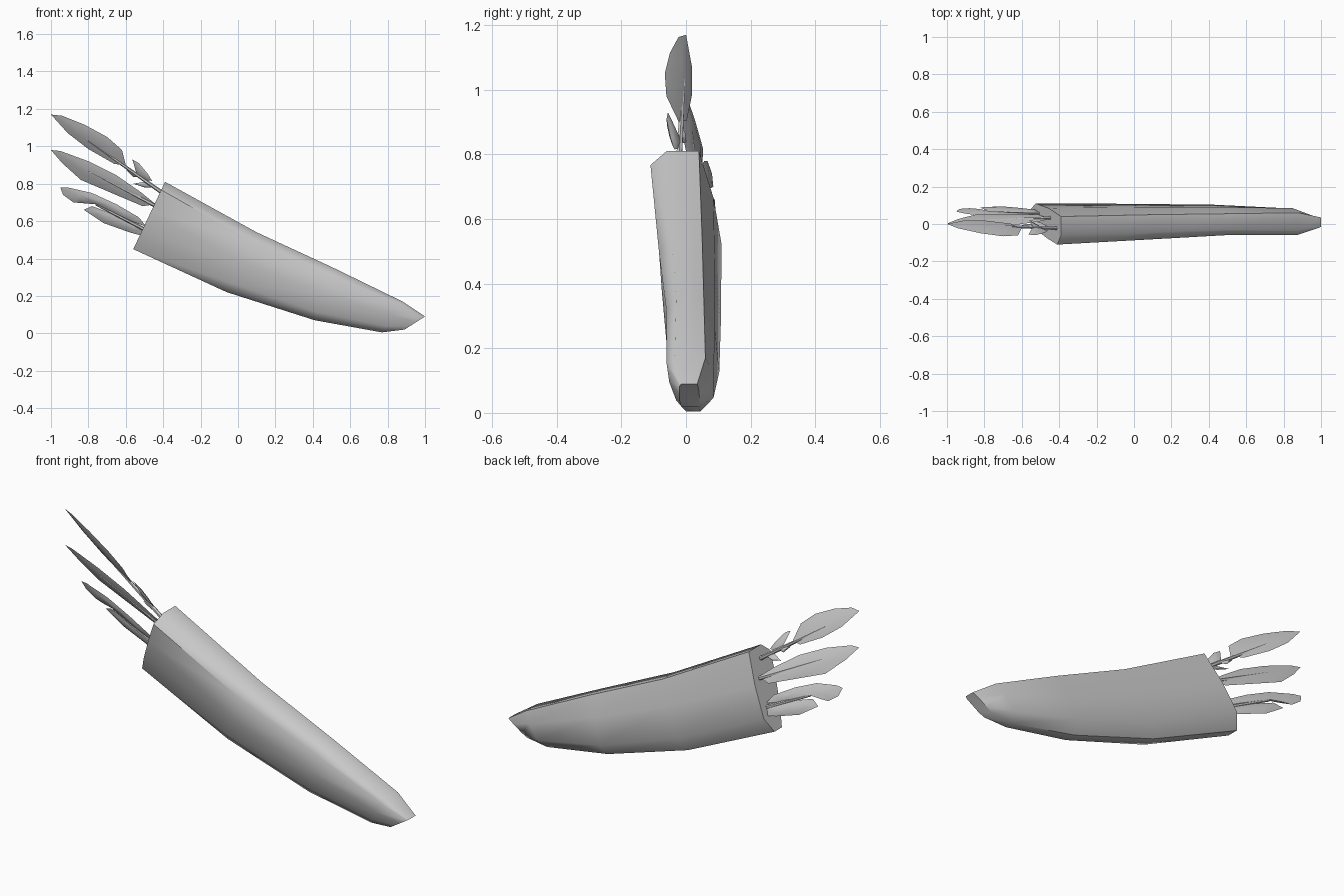
import bpy, bmesh, math
from mathutils import Vector

if "Cube" in bpy.data.objects:
    bpy.data.objects.remove(bpy.data.objects["Cube"])

grey = bpy.data.materials.new("plain grey")
grey.diffuse_color = (0.6, 0.6, 0.6, 1)
grey.use_nodes = True
grey.node_tree.nodes["Principled BSDF"].inputs["Base Color"].default_value = grey.diffuse_color


def finish(name, bm, angle):
    bmesh.ops.recalc_face_normals(bm, faces=bm.faces)
    mesh = bpy.data.meshes.new(name)
    bm.to_mesh(mesh)
    bm.free()
    mesh.materials.append(grey)
    ob = bpy.data.objects.new(name, mesh)
    bpy.context.collection.objects.link(ob)
    bpy.ops.object.select_all(action='DESELECT')
    ob.select_set(True)
    bpy.context.view_layer.objects.active = ob
    bpy.ops.object.shade_smooth_by_angle(angle=math.radians(angle))
    return ob


# Quiver body: sections given as bottom point, top point (x, z) and a ring of (height, y)
stations = [
    ((-.56, .45), (-.39, .81),
     [(0, .01), (.22, -.03), (.55, -.075), (.88, -.11), (1, -.06), (1, .04), (.6, .085), (.2, .11), (0, .07)]),
    ((-.06, .22), (.10, .54),
     [(0, .0), (.15, -.045), (.5, -.075), (.85, -.083), (1, -.045), (1, .05), (.65, .09), (.2, .108), (0, .07)]),
    ((.41, .07), (.50, .355),
     [(0, .0), (.15, -.04), (.5, -.06), (.85, -.06), (1, -.03), (1, .055), (.65, .09), (.2, .103), (0, .06)]),
    ((.77, .005), (.88, .17),
     [(0, .0), (.2, -.03), (.55, -.052), (.9, -.06), (1, -.035), (1, .06), (.7, .085), (.25, .085), (0, .045)]),
    ((.89, .02), (1.0, .09),
     [(0, -.015), (.25, -.02), (.55, -.02), (.9, -.02), (1, -.015), (1, .035), (.7, .04), (.25, .042), (0, .04)]),
]
bm = bmesh.new()
rings = []
for (bx, bz), (tx, tz), ring in stations:
    rings.append([bm.verts.new((bx + (tx - bx) * s, y, bz + (tz - bz) * s)) for s, y in ring])
for a, b in zip(rings, rings[1:]):
    for i in range(len(a)):
        j = (i + 1) % len(a)
        bm.faces.new((a[i], a[j], b[j], b[i]))
bm.faces.new(rings[0])
bm.faces.new(rings[-1])
finish("quiver_body", bm, 50)


def shaft(name, start, end, radius=.011):
    """Six-sided arrow shaft tapering to its outer end."""
    a, b = Vector(start), Vector(end)
    bm = bmesh.new()
    bmesh.ops.create_cone(bm, cap_ends=True, segments=6, radius1=radius,
                          radius2=radius * .6, depth=(b - a).length)
    bm.transform((b - a).to_track_quat('Z', 'Y').to_matrix().to_4x4())
    bmesh.ops.translate(bm, verts=bm.verts, vec=(a + b) / 2)
    finish(name, bm, 40)


def vane(name, outline, start, end, tilt):
    """Thin lens-shaped feather leaning back across the line of its shaft."""
    a, b = Vector(start), Vector(end)
    d = Vector((b.x - a.x, b.z - a.z)).normalized()
    bm = bmesh.new()
    pts = []
    for x, z in outline:
        u = (x - a.x) * d.x + (z - a.z) * d.y
        v = (x - a.x) * d.y - (z - a.z) * d.x
        t = u / Vector((b.x - a.x, b.z - a.z)).length
        pts.append(Vector((x, a.y + (b.y - a.y) * t - tilt * v, z)))
    centre = sum(pts, Vector()) / len(pts)
    rim = [bm.verts.new(p) for p in pts]
    for side in (-1, 1):
        inner = [bm.verts.new(centre + (p - centre) * .6 + Vector((0, side * .007, 0))) for p in pts]
        for i in range(len(rim)):
            j = (i + 1) % len(rim)
            bm.faces.new((rim[i], rim[j], inner[j], inner[i]))
        bm.faces.new(inner)
    finish(name, bm, 60)


# Three arrows: shaft ends, lean, and feather outlines (x, z)
arrows = [
    ("upper", (-.36, -.025, .72), (-.80, -.008, 1.03), .75, [
        [(-1, 1.17), (-.94, 1.163), (-.82, 1.115), (-.70, 1.05), (-.62, .98), (-.60, .90),
         (-.66, .905), (-.80, .985), (-.91, 1.07)],
        [(-.565, .93), (-.53, .91), (-.48, .85), (-.46, .815), (-.50, .82), (-.54, .845)],
        [(-.60, .875), (-.55, .86), (-.53, .835), (-.56, .835)],
        [(-.56, .80), (-.50, .81), (-.45, .78), (-.50, .78)]]),
    ("middle", (-.40, .035, .66), (-.80, .015, .87), .6, [
        [(-1, .98), (-.95, .975), (-.80, .92), (-.65, .845), (-.52, .755), (-.44, .69),
         (-.51, .68), (-.64, .735), (-.84, .82), (-.94, .91)]]),
    ("lower", (-.45, .055, .53), (-.76, .06, .69), .5, [
        [(-.95, .78), (-.91, .78), (-.78, .75), (-.65, .69), (-.53, .62), (-.49, .57),
         (-.60, .61), (-.76, .69), (-.88, .70), (-.935, .74)],
        [(-.825, .66), (-.78, .68), (-.66, .635), (-.50, .56), (-.49, .515), (-.58, .54), (-.72, .59)]]),
]
for name, a, b, tilt, outlines in arrows:
    shaft(name + "_arrow_shaft", a, b)
    for k, outline in enumerate(outlines):
        vane(f"{name}_arrow_feather_{k + 1}", outline, a, b, tilt)
